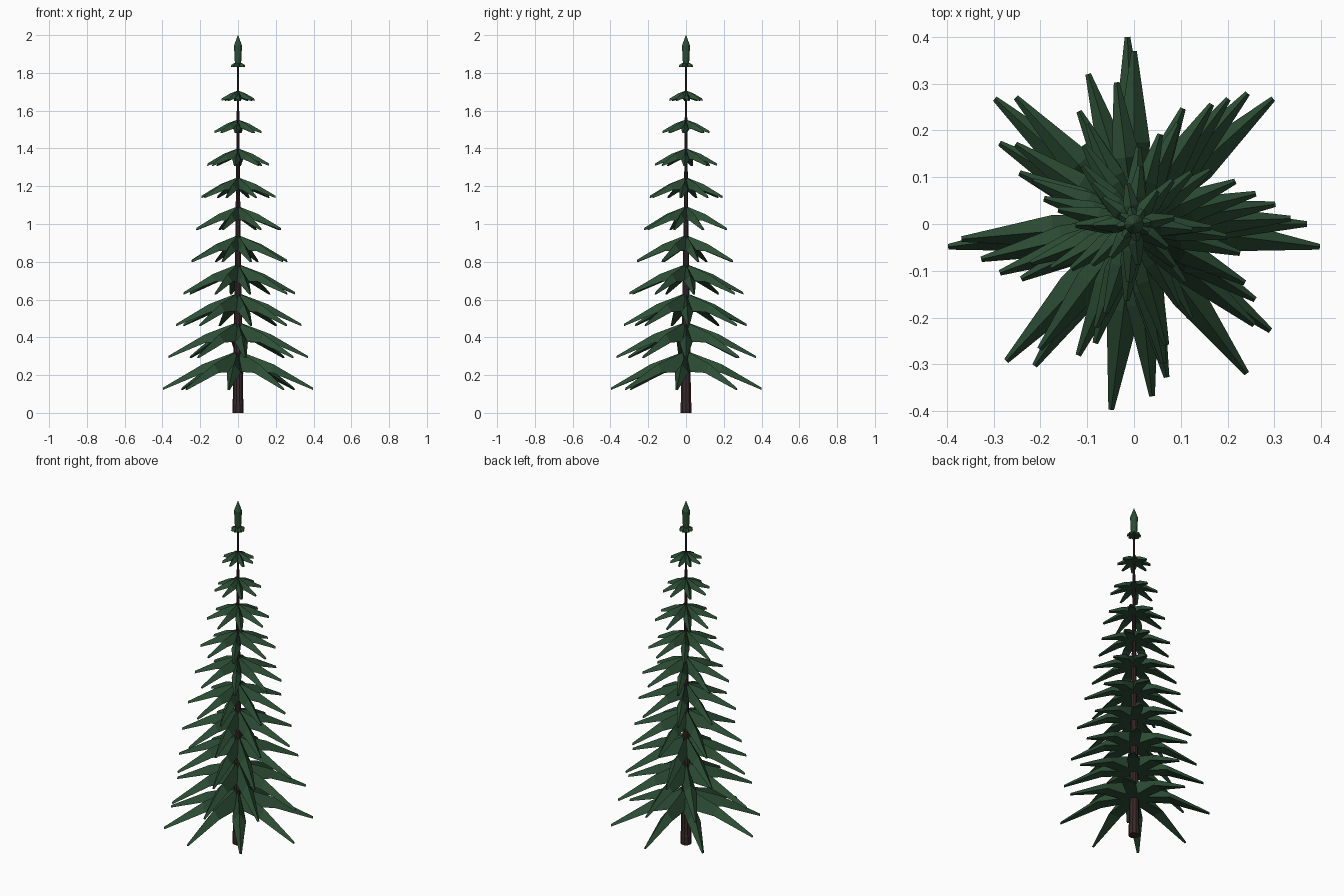
import bpy
import bmesh
import random
from math import cos, sin, radians, tau
from mathutils import Vector

random.seed(4)

default_cube = bpy.data.objects.get("Cube")
if default_cube:
    bpy.data.objects.remove(default_cube, do_unlink=True)


def make_material(name, red, green, blue):
    material = bpy.data.materials.new(name)
    material.use_nodes = True
    color = (red, green, blue, 1)
    material.diffuse_color = color
    shader = material.node_tree.nodes["Principled BSDF"]
    shader.inputs["Base Color"].default_value = color
    shader.inputs["Roughness"].default_value = 0.9
    return material


needle_green = make_material("needle green", 0.026, 0.076, 0.036)
bark_brown = make_material("bark brown", 0.042, 0.022, 0.022)


def finish_object(name, bm, material):
    bmesh.ops.recalc_face_normals(bm, faces=bm.faces)
    mesh = bpy.data.meshes.new(name)
    bm.to_mesh(mesh)
    bm.free()
    mesh.materials.append(material)
    part = bpy.data.objects.new(name, mesh)
    bpy.context.collection.objects.link(part)
    return part


def bridge_rings(bm, rings):
    """Join rings of points into a closed, capped tube."""
    loops = [[bm.verts.new(point) for point in ring] for ring in rings]
    count = len(loops[0])
    for lower, upper in zip(loops, loops[1:]):
        for i in range(count):
            j = (i + 1) % count
            bm.faces.new((lower[i], lower[j], upper[j], upper[i]))
    bm.faces.new(loops[0])
    bm.faces.new(loops[-1])


def lathe(name, profile, sides, material):
    bm = bmesh.new()
    rings = [[Vector((r * cos(tau * i / sides), r * sin(tau * i / sides), z))
              for i in range(sides)] for r, z in profile]
    bridge_rings(bm, rings)
    return finish_object(name, bm, material)


def add_branch(bm, angle, reach, top):
    """A drooping, roof-shaped bough that tapers to a blunt tip."""
    out = Vector((cos(angle), sin(angle), 0))
    side = Vector((-sin(angle), cos(angle), 0))
    up = Vector((0, 0, 1))
    # Stations: distance out, half width, ridge drop, thickness
    stations = [(0.02 * reach, 0.008 + 0.045 * reach, 0.01 * reach, 0.015 + 0.23 * reach),
                (0.47 * reach, 0.012 + 0.06 * reach, 0.18 * reach, 0.02 + 0.065 * reach),
                (reach, 0.006, 0.49 * reach, 0.012)]
    rings = []
    for distance, half, drop, thickness in stations:
        ridge = out * distance + up * (top - drop)
        edge = ridge - up * thickness
        rings.append([ridge, edge + side * half, edge - side * half])
    bridge_rings(bm, rings)


# Bough tiers, each turned a little further around the trunk
REACHES = [0.4, 0.37, 0.335, 0.305, 0.268, 0.235, 0.2, 0.165, 0.125, 0.087, 0.036]
TURNS = [(-7, -3, 2, 3, 7, 2, -7, -8),
         (0, 4, 0, -2, 5, 10, 6, 7),
         (2, 8, 17, 14, 13, 8, 12, 5),
         (8, 12, 7, 11, 20, 22, 12, 13),
         (14, 22, 26, 21, 26, 27, 15, 17)]
for tier, reach in enumerate(REACHES):
    top = 0.33 + 0.153 * tier
    bm = bmesh.new()
    for k in range(8):
        if tier < len(TURNS):
            turn = TURNS[tier][k]
        else:
            turn = 6 * tier - 4 + random.uniform(-6, 6)
        add_branch(bm, radians(45 * k + turn), reach, top)
    finish_object(f"bough_tier_{tier + 1}", bm, needle_green)

# Tapered trunk with a slight foot
lathe("trunk", [(0.03, 0), (0.03, 0.05), (0.028, 0.06), (0.018, 0.7),
                (0.01, 1.25), (0.004, 1.87)], 10, bark_brown)

# Pointed leader shoot rising from the smallest tier
lathe("leader_shoot", [(0.014, 1.835), (0.018, 1.87), (0.021, 1.945),
                       (0.001, 2.0)], 12, needle_green)
